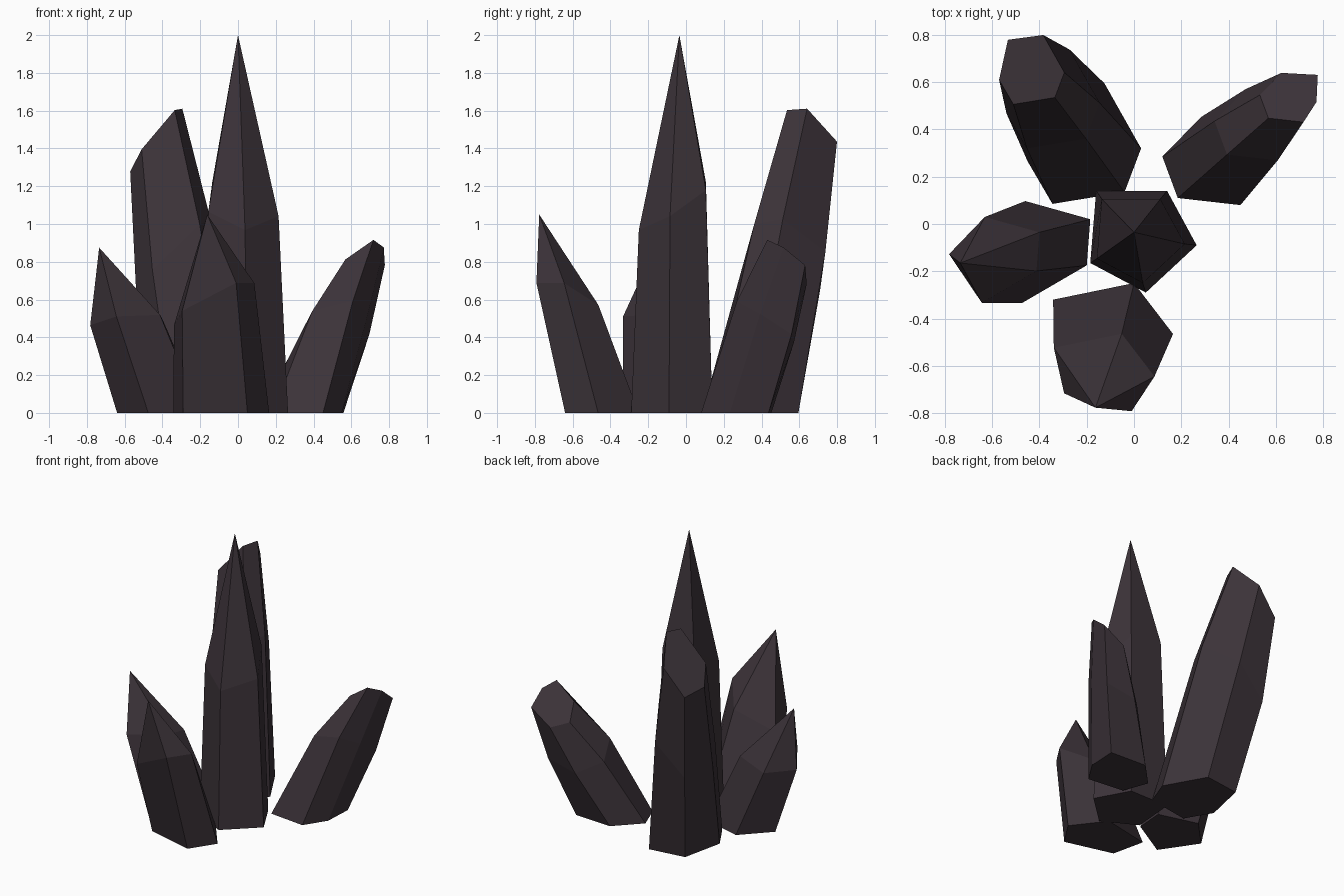
import bpy
import bmesh
from mathutils import Vector

default_cube = bpy.data.objects.get("Cube")
if default_cube:
    bpy.data.objects.remove(default_cube, do_unlink=True)

# One dark violet-grey stone colour
stone = bpy.data.materials.new("dark_violet_stone")
stone.use_nodes = True
colour = (0.045, 0.033, 0.041, 1)
stone.diffuse_color = colour
shader = stone.node_tree.nodes["Principled BSDF"]
shader.inputs["Base Color"].default_value = colour
shader.inputs["Roughness"].default_value = 0.8


def crystal(name, footprint, rings, apex=None):
    """Loft a footprint polygon through scaled, tilted copies of itself.

    Each ring is (centre, scale, slope along x, slope along y).
    The top is a point when apex is given, otherwise a flat slanted cut.
    """
    bm = bmesh.new()
    points = [Vector((x, y, 0)) for x, y in footprint]
    middle = sum(points, Vector()) / len(points)
    loops = [[bm.verts.new(p) for p in points]]
    bm.faces.new(loops[0])
    for centre, scale, slope_x, slope_y in rings:
        loop = []
        for p in points:
            offset = (p - middle) * scale
            offset.z = offset.x * slope_x + offset.y * slope_y
            loop.append(bm.verts.new(Vector(centre) + offset))
        loops.append(loop)

    # Side facets between neighbouring rings
    count = len(points)
    for low, high in zip(loops, loops[1:]):
        for i in range(count):
            j = (i + 1) % count
            bm.faces.new((low[i], low[j], high[j], high[i]))

    # Pointed tip or slanted cut
    top = loops[-1]
    if apex:
        tip = bm.verts.new(apex)
        for i in range(count):
            bm.faces.new((top[i], top[(i + 1) % count], tip))
    else:
        bm.faces.new(top)

    bmesh.ops.recalc_face_normals(bm, faces=bm.faces[:])
    mesh = bpy.data.meshes.new(name)
    bm.to_mesh(mesh)
    bm.free()
    mesh.materials.append(stone)
    obj = bpy.data.objects.new(name, mesh)
    bpy.context.collection.objects.link(obj)
    return obj


# Tall upright crystal in the middle
crystal(
    "centre_crystal",
    [(-.16, .14), (.14, .14), (.265, -.09), (.05, -.29), (-.185, -.165)],
    [((.014, -.054, 1.095), .826, -.17, .63)],
    apex=(0, -.035, 2),
)

# Small pointed crystal leaning to the right-hand side
crystal(
    "right_crystal",
    [(-.475, -.335), (-.2, -.175), (-.185, .02), (-.46, .097), (-.64, -.09)],
    [((-.574, -.133, .49), .84, .12, -.145)],
    apex=(-.735, -.165, .875),
)

# Pointed crystal leaning forward
crystal(
    "front_crystal",
    [(-.342, -.32), (0, -.25), (.165, -.465), (.05, -.64), (-.29, -.55)],
    [((-.122, -.628, .59), .84, .44, -.3)],
    apex=(-.163, -.777, 1.05),
)

# Tall blunt crystal leaning backward
crystal(
    "back_right_crystal",
    [(-.345, .085), (-.04, .135), (.03, .32),
     (-.125, .595), (-.385, .56), (-.45, .265)],
    [((-.35, .518, .82), .82, 1, -.2),
     ((-.438, .645, 1.43), .575, 1.25, -.4)],
)

# Short blunt crystal leaning outward
crystal(
    "back_left_crystal",
    [(.12, .285), (.185, .11), (.45, .08),
     (.548, .232), (.558, .437), (.283, .452)],
    [((.533, .42, .48), .81, .17, -.66),
     ((.665, .535, .796), .56, .6, -.85)],
)
